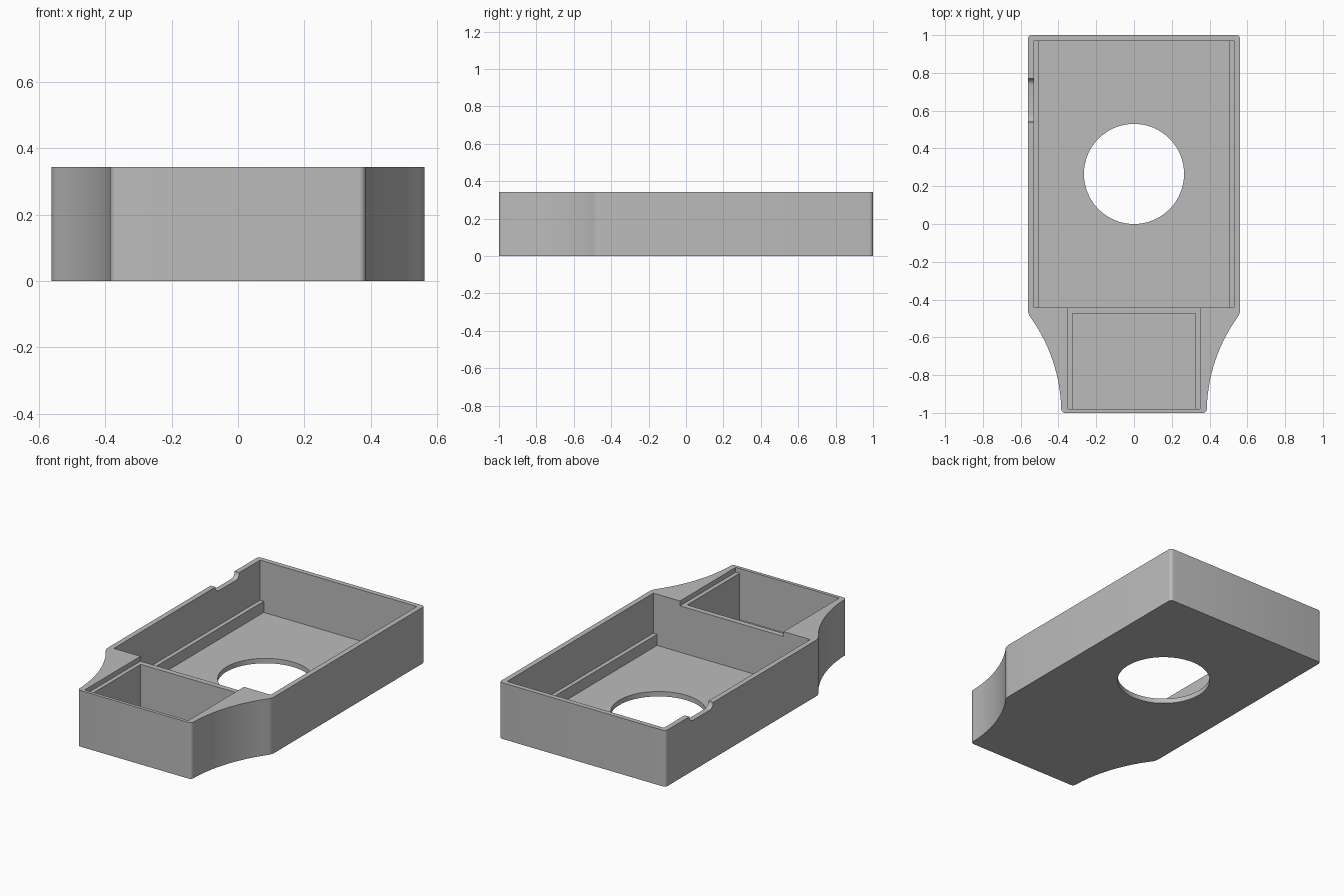
import bpy
import bmesh
import math

if "Cube" in bpy.data.objects:
    bpy.data.objects.remove(bpy.data.objects["Cube"], do_unlink=True)

HEIGHT, FLOOR = 0.343, 0.03
HALF_W, NECK_W, SHOULDER_Y = 0.562, 0.385, -0.475

grey = bpy.data.materials.new("grey plastic")
grey.use_nodes = True
grey.diffuse_color = (0.5, 0.5, 0.5, 1)
grey.node_tree.nodes["Principled BSDF"].inputs["Base Color"].default_value = (0.5, 0.5, 0.5, 1)


def prism(name, outline, z0, z1, corner=0.0, along_x=False):
    """Extrude an outline along z (or along x, for an outline given in y and z)."""
    bm = bmesh.new()
    place = (lambda p, h: (h, p[0], p[1])) if along_x else (lambda p, h: (p[0], p[1], h))
    base = bm.faces.new([bm.verts.new(place(p, z0)) for p in outline])
    new = bmesh.ops.extrude_face_region(bm, geom=[base])["geom"]
    shift = (z1 - z0, 0, 0) if along_x else (0, 0, z1 - z0)
    bmesh.ops.translate(bm, vec=shift, verts=[v for v in new if isinstance(v, bmesh.types.BMVert)])
    bmesh.ops.recalc_face_normals(bm, faces=bm.faces)
    if corner:
        sharp = [e for e in bm.edges
                 if abs(e.verts[0].co.z - e.verts[1].co.z) > 0.1 and e.calc_face_angle() > 0.5]
        bmesh.ops.bevel(bm, geom=sharp, offset=corner, segments=5, profile=0.5,
                        affect='EDGES', clamp_overlap=True)
    mesh = bpy.data.meshes.new(name)
    bm.to_mesh(mesh)
    bm.free()
    mesh.materials.append(grey)
    obj = bpy.data.objects.new(name, mesh)
    bpy.context.collection.objects.link(obj)
    return obj


def rect(x0, x1, y0, y1):
    return [(x0, y0), (x1, y0), (x1, y1), (x0, y1)]


def arc(cx, cy, r, start, end, steps):
    angles = [math.radians(start + (end - start) * i / steps) for i in range(steps + 1)]
    return [(cx + r * math.cos(a), cy + r * math.sin(a)) for a in angles]


# Body outline: wide tray with concave shoulders narrowing to the front
dx, dy = HALF_W - NECK_W, SHOULDER_Y + 1
radius = (dx * dx + dy * dy) / (2 * dx)
sweep = math.degrees(math.asin(dy / radius))
side = arc(NECK_W + radius, -1, radius, 180, 180 - sweep, 16) + [(HALF_W, 1)]
outline = side + [(-x, y) for x, y in reversed(side)]
body = prism("tray_body", outline, 0, HEIGHT, corner=0.02)

# Cable notch in the right wall, with rounded lower corners
r = 0.035
notch = (arc(0.54 + r, HEIGHT, r, 180, 270, 6) + arc(0.77 - r, HEIGHT, r, 270, 360, 6)
         + [(0.77, HEIGHT + 0.1), (0.54, HEIGHT + 0.1)])

cutters = [
    prism("main_cavity_cutter", rect(-0.53, 0.53, -0.442, 0.97), FLOOR, 0.5),
    prism("front_pocket_cutter", rect(-0.325, 0.325, -0.98, -0.475), FLOOR, 0.5),
    prism("lid_recess_cutter", rect(-0.35, 0.35, -0.98, -0.43), HEIGHT - 0.03, 0.5),
    prism("floor_hole_cutter", arc(0, 0.265, 0.265, 0, 354.375, 63), -0.1, 0.2),
    prism("cable_notch_cutter", notch, -0.7, -0.5, along_x=True),
]
bpy.context.view_layer.objects.active = body
for cutter in cutters:
    cut = body.modifiers.new(cutter.name, 'BOOLEAN')
    cut.operation = 'DIFFERENCE'
    cut.solver = 'EXACT'
    cut.object = cutter
    bpy.ops.object.modifier_apply(modifier=cut.name)
for cutter in cutters:
    bpy.data.objects.remove(cutter, do_unlink=True)

# Support rails along both long walls of the main cavity
for name, s in (("left_rail", 1), ("right_rail", -1)):
    prism(name, rect(min(s * 0.505, s * 0.535), max(s * 0.505, s * 0.535), -0.445, 0.975),
          FLOOR - 0.005, 0.098)

# Smooth only the curved walls
bpy.ops.object.select_all(action='DESELECT')
body.select_set(True)
bpy.context.view_layer.objects.active = body
bpy.ops.object.shade_smooth_by_angle(angle=math.radians(25))
